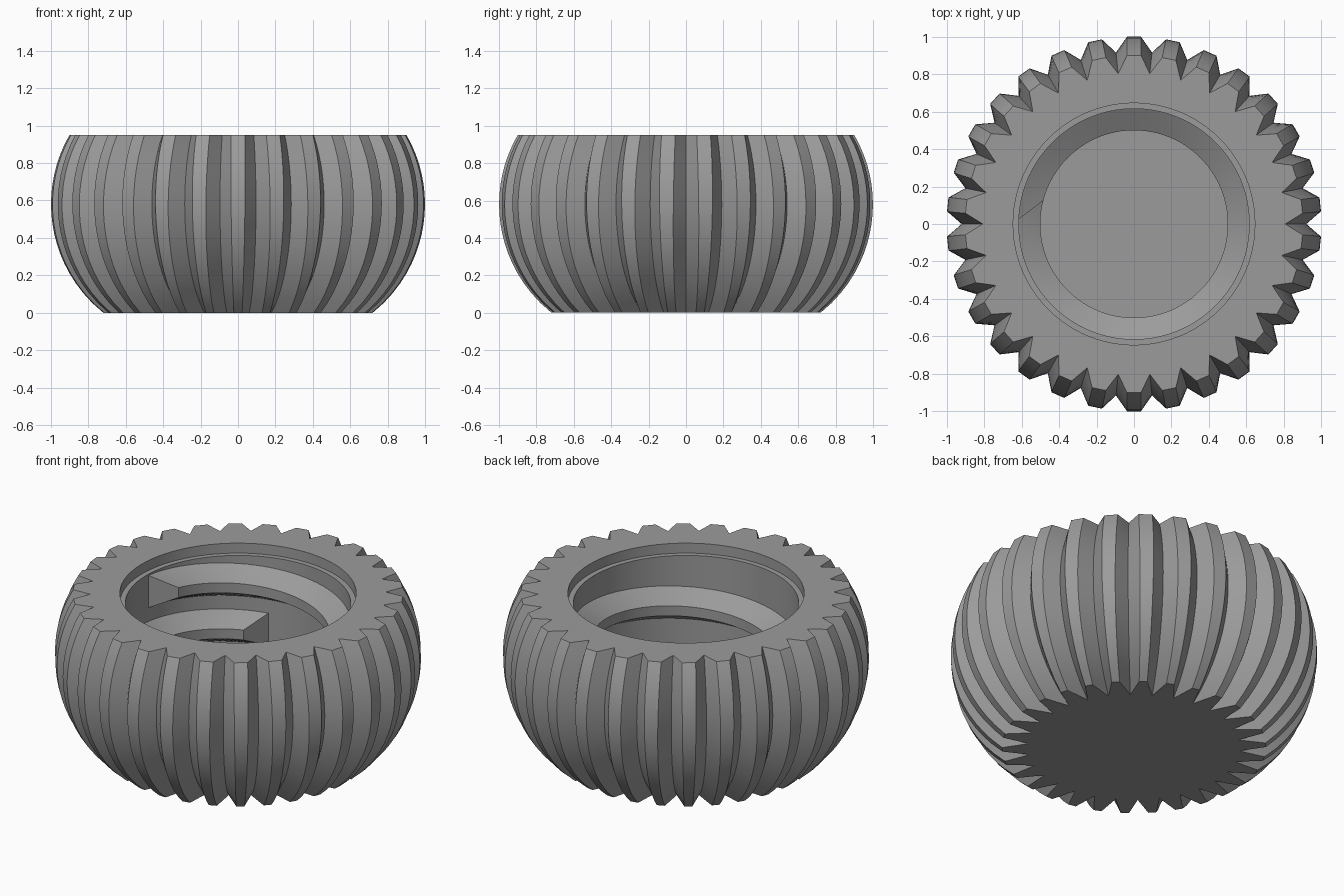
import bpy, bmesh, math

if "Cube" in bpy.data.objects:
    bpy.data.objects.remove(bpy.data.objects["Cube"])

TEETH = 30
HEIGHT = 0.95
MID_Z = 0.58        # height of the widest section
ARC_C = 0.26        # radius of the bulge's arc centre

grey = bpy.data.materials.new("mid_grey")
grey.diffuse_color = (0.33, 0.33, 0.33, 1)
grey.use_nodes = True
grey.node_tree.nodes["Principled BSDF"].inputs["Base Color"].default_value = grey.diffuse_color


def polar(r, deg, z):
    a = math.radians(deg)
    return (r * math.cos(a), r * math.sin(a), z)


def finish(bm, name, angle=25):
    bmesh.ops.recalc_face_normals(bm, faces=bm.faces[:])
    mesh = bpy.data.meshes.new(name)
    bm.to_mesh(mesh)
    bm.free()
    mesh.materials.append(grey)
    ob = bpy.data.objects.new(name, mesh)
    bpy.context.collection.objects.link(ob)
    bpy.ops.object.select_all(action='DESELECT')
    ob.select_set(True)
    bpy.context.view_layer.objects.active = ob
    bpy.ops.object.shade_smooth_by_angle(angle=math.radians(angle))
    return ob


def bulge(rho, z):
    return ARC_C + math.sqrt(rho * rho - (z - MID_Z) ** 2)


def ribbed_ring(z):
    """One valley point and two tooth-tip points per tooth."""
    half = 1.75 + 0.6 * z / HEIGHT
    pts = []
    for k in range(TEETH):
        a = 360 / TEETH * k
        pts.append(polar(bulge(0.66, z), a, z))
        pts.append(polar(bulge(0.74, z), a + 6 - half, z))
        pts.append(polar(bulge(0.74, z), a + 6 + half, z))
    return pts


def round_ring(r, z):
    return [polar(r, 360 * i / (3 * TEETH), z) for i in range(3 * TEETH)]


# Ribbed cap body: bulging outside, then rim, shallow counterbore, wall, floor
STEPS = 18
rings = [ribbed_ring(HEIGHT * i / STEPS) for i in range(STEPS + 1)]
rings += [round_ring(r, z) for r, z in
          [(0.645, 0.95), (0.645, 0.89), (0.615, 0.89), (0.615, 0.3)]]
bm = bmesh.new()
loops = [[bm.verts.new(p) for p in ring] for ring in rings]
for lo, hi in zip(loops, loops[1:]):
    n = len(lo)
    for i in range(n):
        j = (i + 1) % n
        bm.faces.new((lo[i], lo[j], hi[j], hi[i]))
bm.faces.new(loops[0])
bm.faces.new(loops[-1])
finish(bm, "ribbed_cap_body")

# Internal screw thread: tapered section swept down a helix, slanted ends
START, END, DROP = 178, -251, 0.33
TAPER = 12.5
N = 108
bm = bmesh.new()
sections = []
for i in range(N + 1):
    t = i / N
    outer = START + (END - START) * t
    inner = START - TAPER + (END - START + 2 * TAPER) * t
    slope = DROP / (START - END)
    zo = 0.785 - slope * (START - outer)
    zi = 0.785 - slope * (START - inner)
    sections.append([bm.verts.new(p) for p in (
        polar(0.62, outer, zo + 0.1), polar(0.5, inner, zi + 0.03),
        polar(0.5, inner, zi - 0.03), polar(0.62, outer, zo - 0.1))])
for a, b in zip(sections, sections[1:]):
    for i in range(4):
        j = (i + 1) % 4
        bm.faces.new((a[i], a[j], b[j], b[i]))
bm.faces.new(sections[0])
bm.faces.new(sections[-1])
finish(bm, "screw_thread")
